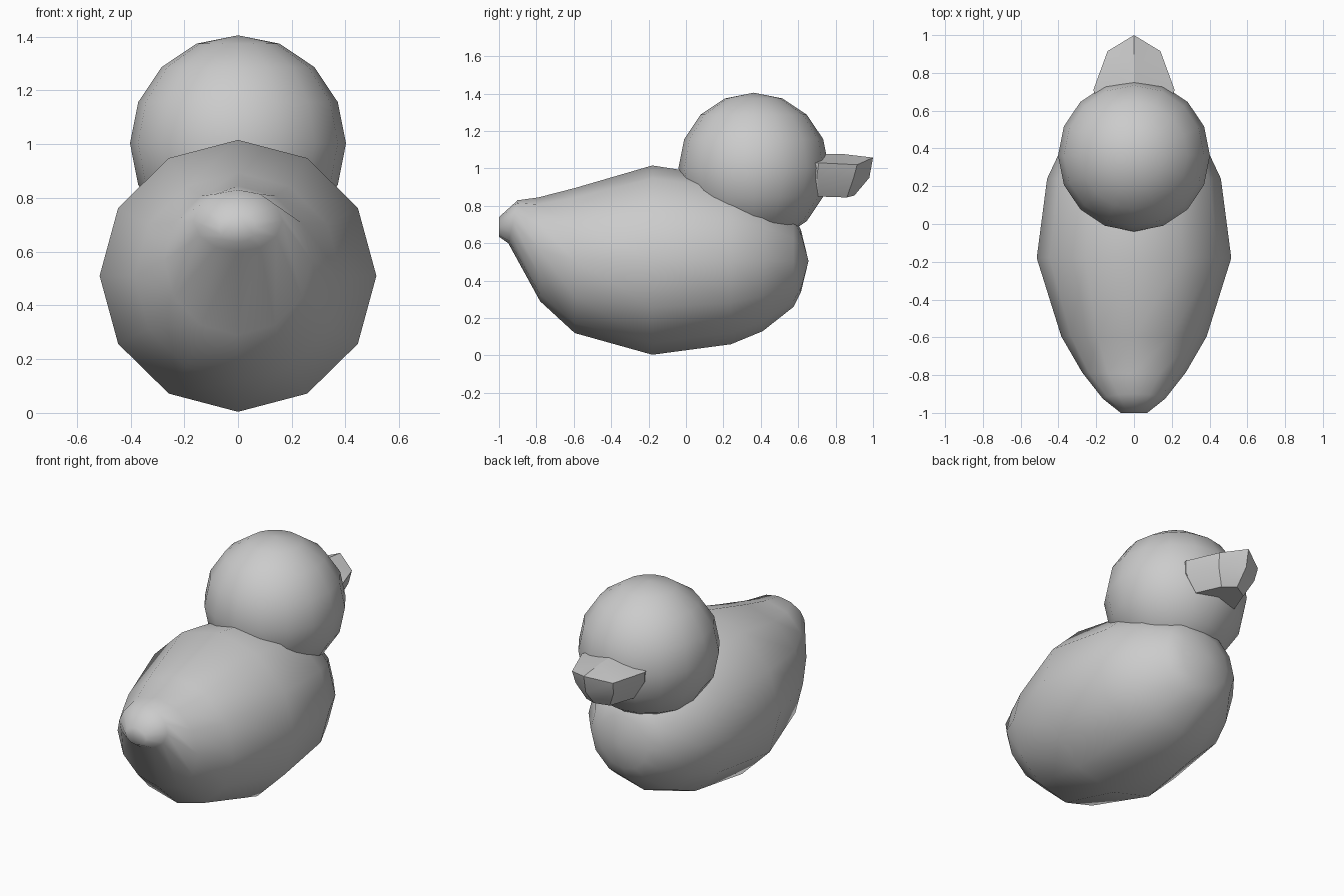
import bpy
from math import sin, cos, pi, radians

if "Cube" in bpy.data.objects:
    bpy.data.objects.remove(bpy.data.objects["Cube"])


def make_object(name, verts, faces, angle):
    mesh = bpy.data.meshes.new(name)
    mesh.from_pydata(verts, [], faces)
    mesh.update()
    ob = bpy.data.objects.new(name, mesh)
    bpy.context.collection.objects.link(ob)
    bpy.ops.object.select_all(action='DESELECT')
    ob.select_set(True)
    bpy.context.view_layer.objects.active = ob
    bpy.ops.object.shade_smooth_by_angle(angle=radians(angle))
    return ob


def bridge(rings, n):
    return [(r * n + i, r * n + (i + 1) % n, (r + 1) * n + (i + 1) % n, (r + 1) * n + i)
            for r in range(rings - 1) for i in range(n)]


# Body: 12-sided rings (y, half width, y top, z top, y bottom, z bottom) from tail to breast
N = 12
rings = [
    (0.07, -1.00, 0.74, -1.00, 0.635),
    (0.165, -0.90, 0.83, -0.95, 0.60),
    (0.275, -0.79, 0.845, -0.78, 0.29),
    (0.385, -0.595, 0.895, -0.595, 0.12),
    (0.515, -0.18, 1.016, -0.18, 0.004),
    (0.46, 0.24, 0.95, 0.24, 0.06),
    (0.38, 0.41, 0.88, 0.41, 0.13),
    (0.25, 0.575, 0.75, 0.575, 0.26),
    (0.165, 0.615, 0.67, 0.615, 0.34),
]
verts = []
for rx, yt, zt, yb, zb in rings:
    for i in range(N):
        a = 2 * pi * i / N
        c = cos(a)
        verts.append((rx * sin(a), (yt + yb) / 2 + c * (yt - yb) / 2,
                      (zt + zb) / 2 + c * (zt - zb) / 2))
faces = bridge(len(rings), N)
faces.append(tuple(reversed(range(N))))
last = (len(rings) - 1) * N
tip = len(verts)
verts.append((0, 0.655, 0.505))
faces += [(last + i, last + (i + 1) % N, tip) for i in range(N)]
make_object("body", verts, faces, 60)

# Head: low-poly smooth ball
bpy.ops.mesh.primitive_uv_sphere_add(segments=16, ring_count=8, radius=0.402,
                                     location=(0, 0.362, 1.003))
head = bpy.context.object
head.name = "head"
bpy.ops.object.shade_smooth_by_angle(angle=radians(60))

# Beak: three stacked outlines (half outline mirrored), ridged on top
layers = [
    [(0, 0.60, 0.87), (0.12, 0.60, 0.86), (0.14, 0.71, 0.85), (0.08, 0.86, 0.845), (0, 0.90, 0.855)],
    [(0, 0.60, 0.96), (0.17, 0.60, 0.96), (0.205, 0.70, 0.96), (0.13, 0.895, 0.945), (0, 0.98, 0.95)],
    [(0, 0.60, 1.08), (0.18, 0.60, 1.03), (0.215, 0.71, 1.03), (0.14, 0.915, 1.02), (0, 1.0, 1.058)],
]
verts = []
for half in layers:
    verts += half + [(-x, y, z) for x, y, z in reversed(half[1:-1])]
M = 8
faces = bridge(3, M) + [tuple(reversed(range(M)))]
verts.append((0, 0.84, 1.077))
faces += [(2 * M + i, 2 * M + (i + 1) % M, 3 * M) for i in range(M)]
make_object("beak", verts, faces, 30)

# Outward normals everywhere
import bmesh
for ob in bpy.context.collection.objects:
    bm = bmesh.new()
    bm.from_mesh(ob.data)
    bmesh.ops.recalc_face_normals(bm, faces=bm.faces)
    bm.to_mesh(ob.data)
    bm.free()
